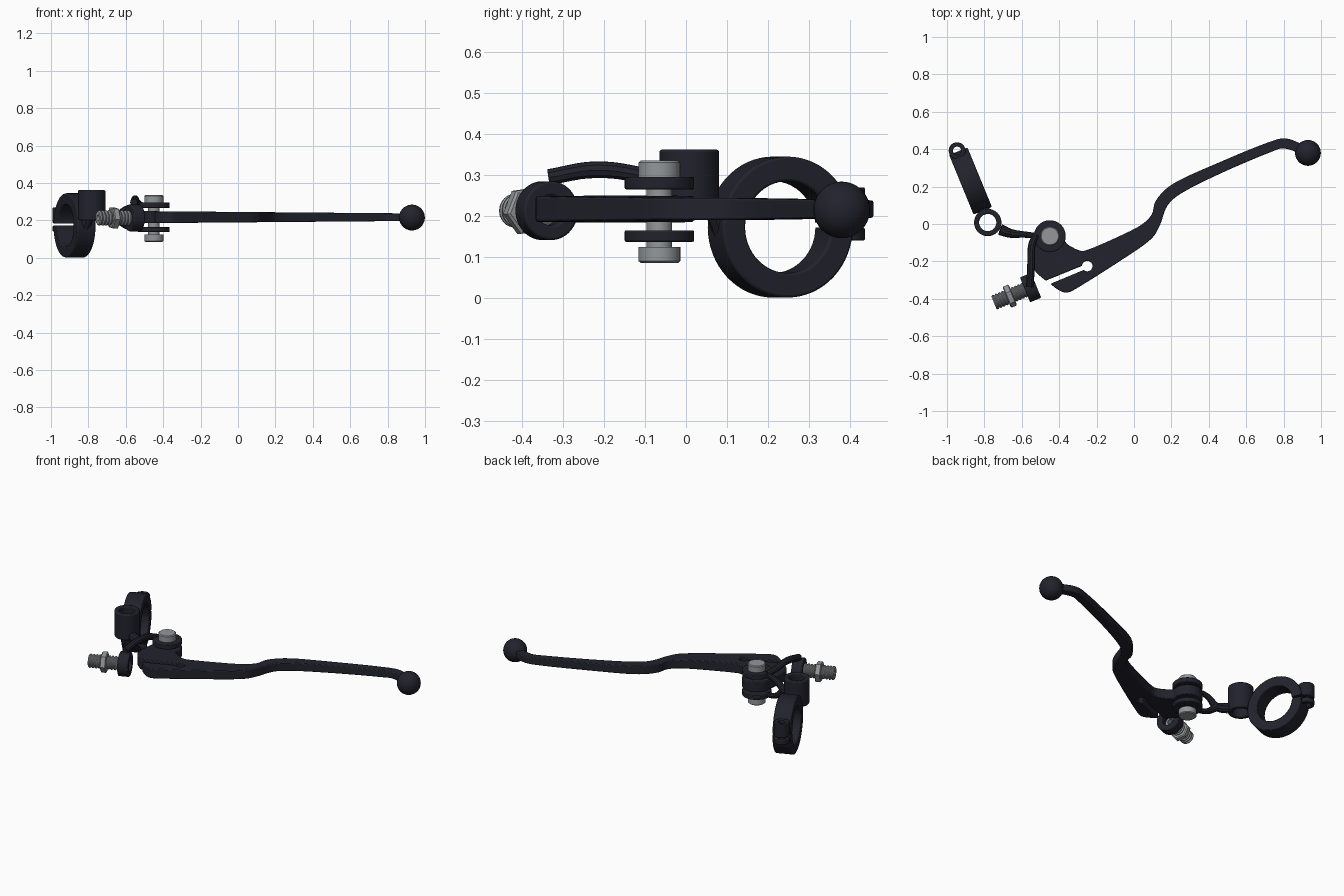
import bpy, bmesh, math
from mathutils import Vector

if "Cube" in bpy.data.objects:
    bpy.data.objects.remove(bpy.data.objects["Cube"])


def material(name, rgb):
    m = bpy.data.materials.new(name)
    m.diffuse_color = (*rgb, 1)
    m.use_nodes = True
    m.node_tree.nodes["Principled BSDF"].inputs["Base Color"].default_value = m.diffuse_color
    return m


DARK = material("dark_anodised", (0.016, 0.016, 0.026))
STEEL = material("steel_grey", (0.29, 0.31, 0.32))
PIVOT = Vector((-0.45, -0.065, 0))
AXIS = Vector((0.925, 0.38, 0))          # shared axis of clamp, barrel and adjuster
ALONG = Vector((0.38, -0.925, 0))


def finish(ob, mat, bevel=0, angle=35):
    ob.data.materials.clear()
    ob.data.materials.append(mat)
    if bevel:
        b = ob.modifiers.new("edge", 'BEVEL')
        b.width, b.segments, b.limit_method = bevel, 2, 'ANGLE'
        b.angle_limit = math.radians(40)
    bpy.ops.object.select_all(action='DESELECT')
    bpy.context.view_layer.objects.active = ob
    ob.select_set(True)
    bpy.ops.object.shade_smooth_by_angle(angle=math.radians(angle))
    return ob


def from_bmesh(name, bm):
    bmesh.ops.recalc_face_normals(bm, faces=bm.faces)
    me = bpy.data.meshes.new(name)
    bm.to_mesh(me)
    bm.free()
    ob = bpy.data.objects.new(name, me)
    bpy.context.collection.objects.link(ob)
    return ob


def lathe(name, profile, centre, axis, mat, segs=40, closed=False, bevel=0):
    """Turn (radius, offset) points about an axis; closed makes a hollow ring."""
    bm = bmesh.new()
    q = Vector((0, 0, 1)).rotation_difference(Vector(axis))
    rows = []
    for r, h in profile:
        rows.append([bm.verts.new(Vector(centre) + q @ Vector(
            (r * math.cos(2 * math.pi * i / segs), r * math.sin(2 * math.pi * i / segs), h)))
            for i in range(segs)])
    n = len(rows)
    for k in range(n if closed else n - 1):
        a, b = rows[k], rows[(k + 1) % n]
        for i in range(segs):
            j = (i + 1) % segs
            bm.faces.new((a[i], a[j], b[j], b[i]))
    if not closed:
        bm.faces.new(rows[0])
        bm.faces.new(rows[-1])
    return finish(from_bmesh(name, bm), mat, bevel)


def ring(name, outer, inner, h0, h1, centre, axis, segs=48, bevel=0.006):
    return lathe(name, [(outer, h0), (outer, h1), (inner, h1), (inner, h0)],
                 centre, axis, DARK, segs, True, bevel)


def rod(name, points):
    """Rounded arm through (x, y, z, radius) points."""
    cu = bpy.data.curves.new(name, 'CURVE')
    cu.dimensions, cu.bevel_depth, cu.bevel_resolution = '3D', 1, 3
    cu.resolution_u, cu.use_fill_caps = 6, True
    sp = cu.splines.new('BEZIER')
    sp.bezier_points.add(len(points) - 1)
    for p, (x, y, z, r) in zip(sp.bezier_points, points):
        p.co, p.radius = (x, y, z), r
        p.handle_left_type = p.handle_right_type = 'AUTO'
    ob = bpy.data.objects.new(name, cu)
    bpy.context.collection.objects.link(ob)
    bpy.ops.object.select_all(action='DESELECT')
    bpy.context.view_layer.objects.active = ob
    ob.select_set(True)
    bpy.ops.object.convert(target='MESH')
    return finish(bpy.context.object, DARK)


def smooth_path(pts, steps=5):
    """Catmull-Rom curve through the points."""
    p = [Vector(a) for a in [pts[0]] + pts + [pts[-1]]]
    out = []
    for a, b, c, d in zip(p, p[1:], p[2:], p[3:]):
        for s in range(steps):
            t = s / steps
            out.append(0.5 * (2 * b + (c - a) * t + (2 * a - 5 * b + 4 * c - d) * t * t
                              + (3 * b - a - 3 * c + d) * t ** 3))
    return out + [p[-1]]


def arc(c, r, a0, a1, n):
    return [Vector((c[0] + r * math.cos(math.radians(a0 + (a1 - a0) * i / n)),
                    c[1] + r * math.sin(math.radians(a0 + (a1 - a0) * i / n))))
            for i in range(n + 1)]


# Lever blade: outline with hub, finger curve and slotted hole
outline = arc(PIVOT, 0.084, 185, -18, 20)
outline += smooth_path([(-0.355, -0.11), (-0.29, -0.142), (-0.24, -0.135), (-0.1, -0.075),
                        (0.03, -0.01), (0.094, 0.05), (0.12, 0.13), (0.217, 0.22),
                        (0.457, 0.33), (0.70, 0.43), (0.815, 0.457), (0.93, 0.41)])
outline += smooth_path([(0.90, 0.37), (0.805, 0.404), (0.725, 0.382), (0.484, 0.28),
                        (0.27, 0.174), (0.18, 0.10), (0.137, -0.01), (0.083, -0.088),
                        (-0.078, -0.2), (-0.29, -0.334), (-0.355, -0.366),
                        (-0.40, -0.355), (-0.447, -0.32)])
outline += arc((-0.25, -0.225), 0.028, 227.5, 537.5, 20)
outline += smooth_path([(-0.472, -0.303), (-0.53, -0.25), (-0.545, -0.19), (-0.537, -0.11)])
bm = bmesh.new()
layers = []
for side in (-1, 1):
    layers.append([bm.verts.new((p.x, p.y, 0.217 + side * (0.028 - 0.0085 * p.x)))
                   for p in outline])
    bm.faces.new(layers[-1])
for i in range(len(outline)):
    j = (i + 1) % len(outline)
    bm.faces.new((layers[0][i], layers[0][j], layers[1][j], layers[1][i]))
finish(from_bmesh("lever_blade", bm), DARK, 0.006)

# Ball at the lever tip
bm = bmesh.new()
bmesh.ops.create_uvsphere(bm, u_segments=32, v_segments=20, radius=0.069)
ball = finish(from_bmesh("lever_ball", bm), DARK)
ball.location = (0.93, 0.38, 0.215)

# Fork plates around the pivot, with the arms that carry them
for name, z, dz in (("upper", 0.28, 0.015), ("lower", 0.151, 0.014)):
    lathe(name + "_fork_plate", [(0.085, z - dz), (0.085, z + dz)], PIVOT, (0, 0, 1), DARK, 40,
          bevel=0.004)
    rod(name + "_fork_arm", [(-0.715, -0.03, 0.222, 0.03), (-0.66, -0.05, 0.217, 0.024),
                             (-0.59, -0.056, 0.217 + (z - 0.217) * 0.75, 0.017),
                             (-0.51, -0.065, z, 0.015)])

# Pivot bolt: head, shank and lower nut
lathe("pivot_bolt", [(0.045, 0.085), (0.051, 0.09), (0.051, 0.124), (0.031, 0.124),
                     (0.031, 0.295), (0.051, 0.295), (0.051, 0.33), (0.046, 0.335)],
      PIVOT, (0, 0, 1), STEEL)

# Hinge sleeve and its neck to the bar clamp
ring("hinge_sleeve", 0.073, 0.046, 0.20, 0.362, (-0.782, 0.008, 0), (0, 0, 1))
rod("clamp_neck", [(-0.80, 0.077, 0.225, 0.03), (-0.81, 0.085, 0.20, 0.034),
                   (-0.822, 0.098, 0.165, 0.034)])

# Bar clamp with a slit at its far end
centre = Vector((-0.874, 0.23, 0.173))
clamp = ring("bar_clamp", 0.172, 0.112, -0.053, 0.053, centre, AXIS, 64)
bm = bmesh.new()
bmesh.ops.create_cube(bm, size=1)
for v in bm.verts:
    v.co = (centre - ALONG * 0.15 + ALONG * v.co.x * 0.13 + AXIS * v.co.y * 0.3
            + Vector((0, 0, 0.005 + v.co.z * 0.012)))
slit = from_bmesh("slit_cutter", bm)
slit.hide_render = True
slit.hide_viewport = True
cut = clamp.modifiers.new("slit", 'BOOLEAN')
cut.object, cut.operation, cut.solver = slit, 'DIFFERENCE', 'EXACT'

# Clamp screw lugs either side of the slit
for name, z0, z1 in (("lower", 0.14, 0.171), ("upper", 0.185, 0.27)):
    ring(name + "_clamp_lug", 0.045, 0.022, z0, z1, (-0.946, 0.392, 0), (0, 0, 1), 28, 0.004)

# Cable barrel and the bent arm carrying it
barrel = Vector((-0.553, -0.34, 0.213))
ring("cable_barrel", 0.072, 0.036, -0.032, 0.032, barrel, AXIS, 40)
rod("cable_arm", [(-0.525, -0.06, 0.287, 0.017), (-0.545, -0.11, 0.30, 0.02),
                  (-0.55, -0.22, 0.313, 0.021), (-0.557, -0.335, 0.295, 0.02)])

# Hollow threaded adjuster: ridged profile turned on the barrel axis
ridges = []
for i in range(11):
    h = -0.212 + i * 0.0185
    ridges += [(0.035, h), (0.041, h + 0.006), (0.041, h + 0.011), (0.035, h + 0.017)]
ridges += [(0.016, 0.0), (0.016, -0.212)]
lathe("cable_adjuster", ridges, barrel, AXIS, STEEL, 28, True)

# Hexagonal lock nut
lathe("lock_nut", [(0.054, -0.138), (0.061, -0.133), (0.061, -0.107), (0.054, -0.102)],
      barrel, AXIS, STEEL, 6)
